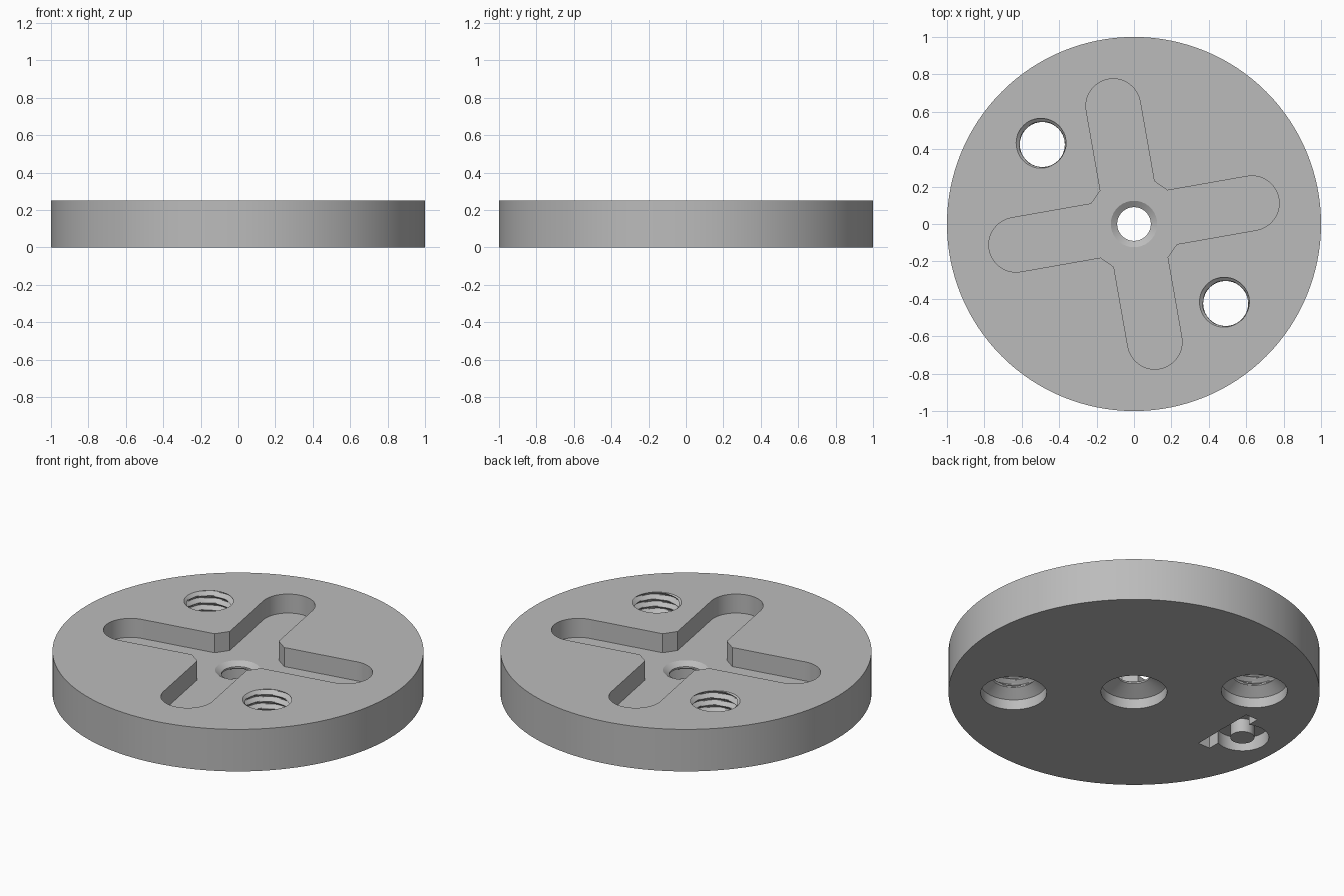
import bpy, bmesh, math
from math import pi, cos, sin

if "Cube" in bpy.data.objects:
    bpy.data.objects.remove(bpy.data.objects["Cube"])

H = 0.25          # disc thickness
FLOOR = 0.137     # height of the cross recess floor

grey = bpy.data.materials.new("plain grey")
grey.diffuse_color = (0.5, 0.5, 0.5, 1)
grey.use_nodes = True
grey.node_tree.nodes["Principled BSDF"].inputs["Base Color"].default_value = grey.diffuse_color


def finish(name, bm):
    bmesh.ops.recalc_face_normals(bm, faces=bm.faces)
    me = bpy.data.meshes.new(name)
    bm.to_mesh(me)
    bm.free()
    ob = bpy.data.objects.new(name, me)
    me.materials.append(grey)
    bpy.context.collection.objects.link(ob)
    return ob


def loft(name, rings):
    """Closed solid through stacked rings of equal point count."""
    bm = bmesh.new()
    rows = [[bm.verts.new(p) for p in ring] for ring in rings]
    n = len(rows[0])
    for a, b in zip(rows, rows[1:]):
        for i in range(n):
            j = (i + 1) % n
            bm.faces.new((a[i], a[j], b[j], b[i]))
    bm.faces.new(rows[0][::-1])
    bm.faces.new(rows[-1])
    return finish(name, bm)


def circle(x, y, z, r, n=64):
    if not callable(r):
        rad = lambda t: r
    else:
        rad = r
    return [(x + rad(2 * pi * i / n) * cos(2 * pi * i / n),
             y + rad(2 * pi * i / n) * sin(2 * pi * i / n), z) for i in range(n)]


def prism(name, pts, z0, z1):
    return loft(name, [[(x, y, z) for x, y in pts] for z in (z0, z1)])


def turned(name, x, y, profile, n=64):
    return loft(name, [circle(x, y, z, r, n) for r, z in profile])


def cut(target, cutter):
    mod = target.modifiers.new("cut", 'BOOLEAN')
    mod.operation = 'DIFFERENCE'
    mod.solver = 'EXACT'
    mod.object = cutter
    bpy.context.view_layer.objects.active = target
    bpy.ops.object.modifier_apply(modifier=mod.name)
    bpy.data.objects.remove(cutter)


# main disc
disc = turned("disc", 0, 0, [(1, 0), (1, H)], 128)

# cross shaped recess with rounded arms and chamfered inner corners
outline = []
for k in range(4):
    base = math.radians(10 + 90 * k)
    arm = [(0.207, -0.146)]
    arm += [(0.64 + 0.146 * cos(t), 0.146 * sin(t))
            for t in (pi * (i / 20 - 0.5) for i in range(21))]
    arm += [(0.207, 0.146)]
    outline += [(x * cos(base) - y * sin(base), x * sin(base) + y * cos(base)) for x, y in arm]
cut(disc, prism("cross_cutter", outline, FLOOR, H + 0.1))

# centre hole, countersunk from both sides
cut(disc, turned("centre_cutter", 0, 0, [
    (0.178, -0.05), (0.178, 0.06), (0.09, 0.105), (0.09, 0.115),
    (0.124, FLOOR), (0.124, FLOOR + 0.03)]))

# two threaded holes, countersunk from below
PITCH = 0.042


def thread(z):
    def r(t):
        u = ((z - H) / PITCH - (t - 0.75 * pi) / (2 * pi)) % 1
        return 0.120 + 0.026 * abs(1 - 2 * u)
    return r


for s in (1, -1):
    x, y = s * 0.49, s * -0.425
    rings = [circle(x, y, -0.05, 0.178), circle(x, y, 0.06, 0.178), circle(x, y, 0.105, 0.12)]
    steps = 32
    rings += [circle(x, y, 0.11 + (H + 0.0123 - 0.11) * i / steps, thread(0.11 + (H + 0.0123 - 0.11) * i / steps))
              for i in range(steps + 1)]
    cut(disc, loft("threaded_hole_cutter", rings))

# underside pocket: slot, round well and a flush centre post
DEPTH = 0.08
cut(disc, prism("slot_cutter", [(-0.70, -0.2), (-0.621, -0.2), (-0.621, 0.2), (-0.70, 0.2)], -0.05, DEPTH))
cut(disc, turned("well_cutter", -0.762, 0, [(0.143, -0.05), (0.143, DEPTH)]))
post = turned("pocket_post", -0.762, 0, [(0.065, 0), (0.065, DEPTH + 0.005)], 48)

# smooth round walls, crisp edges
for ob in (disc, post):
    bpy.ops.object.select_all(action='DESELECT')
    ob.select_set(True)
    bpy.context.view_layer.objects.active = ob
    bpy.ops.object.shade_smooth_by_angle(angle=math.radians(25))
